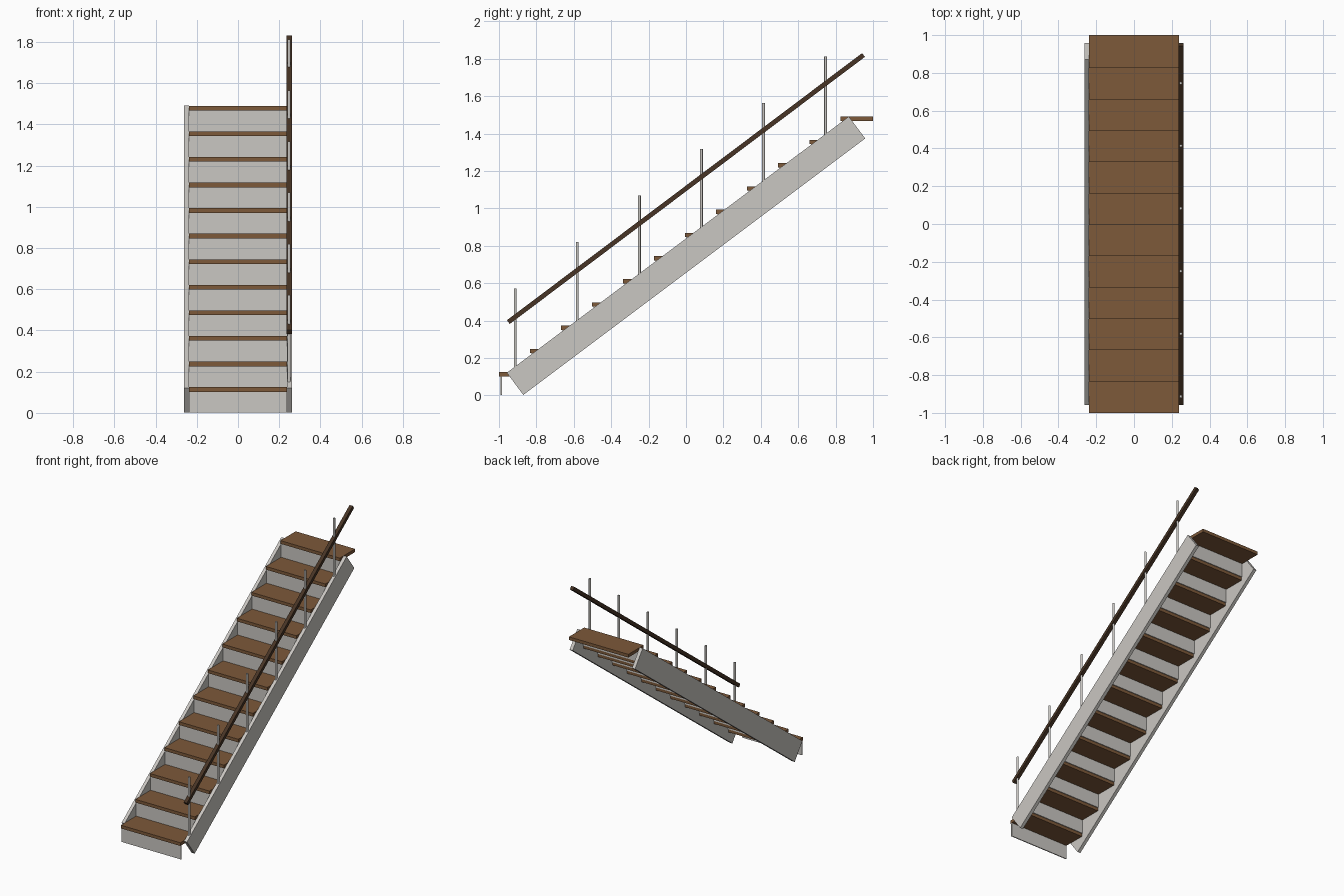
import bpy, bmesh, math
from mathutils import Vector

if "Cube" in bpy.data.objects:
    bpy.data.objects.remove(bpy.data.objects["Cube"])


def material(name, rgb):
    m = bpy.data.materials.new(name)
    m.diffuse_color = (*rgb, 1)
    m.use_nodes = True
    m.node_tree.nodes["Principled BSDF"].inputs["Base Color"].default_value = m.diffuse_color
    return m


GREY = material("pale_grey_paint", (0.59, 0.57, 0.54))
WOOD = material("brown_wood", (0.205, 0.10, 0.042))
DARK = material("dark_wood", (0.063, 0.034, 0.018))


def add_object(name, bm, mat):
    bmesh.ops.recalc_face_normals(bm, faces=bm.faces)
    mesh = bpy.data.meshes.new(name)
    bm.to_mesh(mesh)
    bm.free()
    mesh.materials.append(mat)
    ob = bpy.data.objects.new(name, mesh)
    bpy.context.collection.objects.link(ob)
    return ob


def side_prism(name, outline, x0, x1, mat):
    """Extrude a (y, z) outline from x0 to x1."""
    bm = bmesh.new()
    face = bm.faces.new([bm.verts.new((x0, y, z)) for y, z in outline])
    new = bmesh.ops.extrude_face_region(bm, geom=[face])["geom"]
    bmesh.ops.translate(bm, vec=(x1 - x0, 0, 0),
                        verts=[v for v in new if isinstance(v, bmesh.types.BMVert)])
    return add_object(name, bm, mat)


def box(name, x0, x1, y0, y1, z0, z1, mat):
    return side_prism(name, [(y0, z0), (y1, z0), (y1, z1), (y0, z1)], x0, x1, mat)


STEPS, RUN, RISE = 12, 1.825 / 11, 1.365 / 11
HALF, OUTER = 0.238, 0.262
TREAD, DEPTH, FIRST_TOP = 0.023, 0.175, 0.125

# Treads and the thin risers under their front edges
for i in range(STEPS):
    y, top = -1 + i * RUN, FIRST_TOP + i * RISE
    box(f"tread_{i + 1}", -HALF, HALF, y, y + DEPTH, top - TREAD, top, WOOD)
    box(f"riser_{i + 1}", -HALF, HALF, y + 0.008, y + 0.015,
        max(0, top - RISE), top - TREAD, GREY)

# Sloping side boards
board = [(-0.958, 0.121), (-0.87, 0.003), (0.958, 1.374), (0.87, 1.491)]
for side, name in ((-1, "left_stringer"), (1, "right_stringer")):
    side_prism(name, board, side * HALF, side * OUTER, GREY)

# Square handrail on the right side, ends cut square to the slope
a, b = Vector((-0.95, 0.392)), Vector((0.949, 1.820))
along = (b - a).normalized()
n = Vector((-along.y, along.x)) * 0.0125
side_prism("handrail", [a + n, a - n, b - n, b + n], 0.235, 0.261, DARK)

# Round rail posts, one on every second step
for i in range(6):
    y, top = -0.913 + i * 2 * RUN, 0.572 + i * 2 * RISE
    length = 0.43
    bm = bmesh.new()
    bmesh.ops.create_cone(bm, cap_ends=True, segments=12, radius1=0.0075,
                          radius2=0.0075, depth=length)
    bmesh.ops.translate(bm, verts=bm.verts, vec=(0.248, y, top - length / 2))
    for f in bm.faces:
        f.smooth = len(f.verts) == 4
    for e in bm.edges:
        e.smooth = all(f.smooth for f in e.link_faces)
    add_object(f"rail_post_{i + 1}", bm, GREY)
